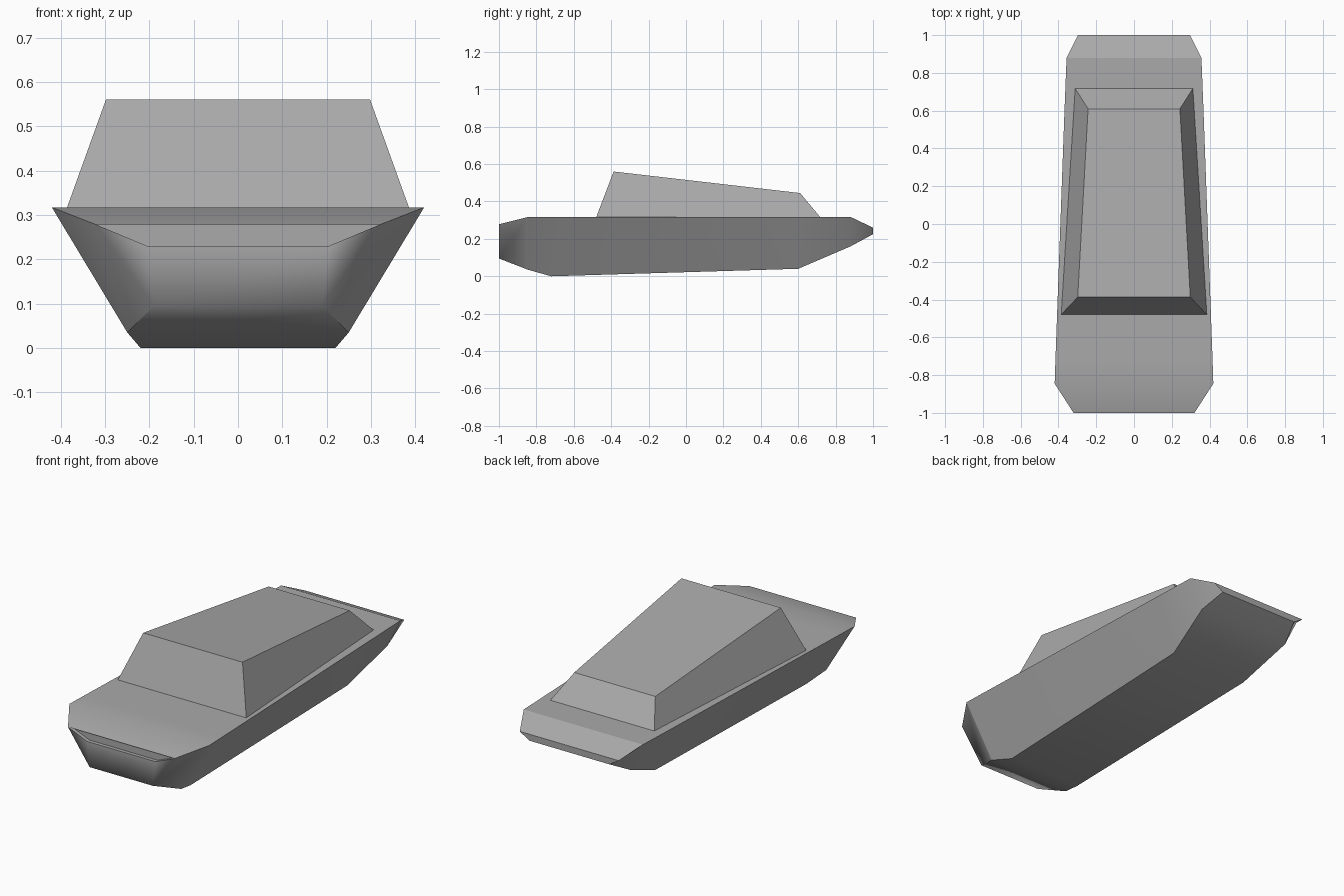
import bpy, bmesh, math
from mathutils import Vector

cube = bpy.data.objects.get("Cube")
if cube:
    bpy.data.objects.remove(cube, do_unlink=True)

# One grey paint for every part
grey = bpy.data.materials.new("plain_grey")
grey.use_nodes = True
GREY = (0.4, 0.4, 0.4, 1)
grey.diffuse_color = GREY
grey.node_tree.nodes["Principled BSDF"].inputs["Base Color"].default_value = GREY


def ring(bm, y, top_w, top_z, low_w, low_z):
    """Trapezoid cross-section, counted round from upper left."""
    pts = ((top_w, top_z), (-top_w, top_z), (-low_w, low_z), (low_w, low_z))
    return [bm.verts.new((x, y, z)) for x, z in pts]


def bridge(bm, a, b):
    for i in range(4):
        j = (i + 1) % 4
        bm.faces.new((a[i], a[j], b[j], b[i]))


def finish(bm, name):
    bmesh.ops.recalc_face_normals(bm, faces=bm.faces)
    mesh = bpy.data.meshes.new(name)
    bm.to_mesh(mesh)
    bm.free()
    mesh.materials.append(grey)
    obj = bpy.data.objects.new(name, mesh)
    bpy.context.collection.objects.link(obj)
    return obj


# Hull: y, deck half width, deck height, keel half width, keel height
SECTIONS = [
    (-1.0, 0.32, 0.278, 0.19, 0.095),
    (-0.845, 0.42, 0.317, 0.25, 0.035),
    (-0.72, 0.416, 0.317, 0.22, 0.0),
    (0.6, 0.368, 0.317, 0.235, 0.04),
    (0.88, 0.357, 0.317, 0.28, 0.16),
    (1.0, 0.297, 0.26, 0.24, 0.225),
]
bm = bmesh.new()
rings = [ring(bm, *s) for s in SECTIONS]
for a, b in zip(rings, rings[1:]):
    bridge(bm, a, b)
bm.faces.new(rings[-1])

# Nose with a shallow slot below the deck edge
tl, tr, br, bl = rings[0]
sl, sr = (bm.verts.new((x, -1.0, 0.23)) for x in (0.205, -0.205))
bm.faces.new((sl, sr, br, bl))
bm.faces.new((tl, sl, bl))
bm.faces.new((tr, br, sr))
slot = bm.faces.new((tl, tr, sr, sl))
bmesh.ops.recalc_face_normals(bm, faces=bm.faces)
back = bmesh.ops.extrude_discrete_faces(bm, faces=[slot])["faces"][0]
rim = [tl, tr, sr, sl]
inner = []
for v in rim:
    near = min(back.verts, key=lambda q: (q.co - v.co).length)
    inner.append(near)
for v in inner:
    v.co += Vector((0, 0.02, 0))
bmesh.ops.remove_doubles(bm, verts=bm.verts, dist=0.0001)

# Soft edges round the lower nose and on nearly flat joints, hard elsewhere
bm.normal_update()
for f in bm.faces:
    f.smooth = True
for e in bm.edges:
    on_nose = all(v.co.y < -0.999 for v in e.verts)
    lower = min(v.co.z for v in e.verts) < 0.2
    flat = e.calc_face_angle(math.pi) < math.radians(25)
    e.smooth = (on_nose and lower) or flat
finish(bm, "hull")

# Cabin: tapered block with a roof sloping down to the back
bm = bmesh.new()
base = [bm.verts.new((x, y, 0.316)) for x, y in
        ((0.386, -0.48), (-0.386, -0.48), (-0.312, 0.718), (0.312, 0.718))]
roof = [bm.verts.new(p) for p in
        ((0.298, -0.387, 0.56), (-0.298, -0.387, 0.56),
         (-0.243, 0.61, 0.445), (0.243, 0.61, 0.445))]
bridge(bm, base, roof)
bm.faces.new(roof)
bm.faces.new(base[::-1])
finish(bm, "cabin")
